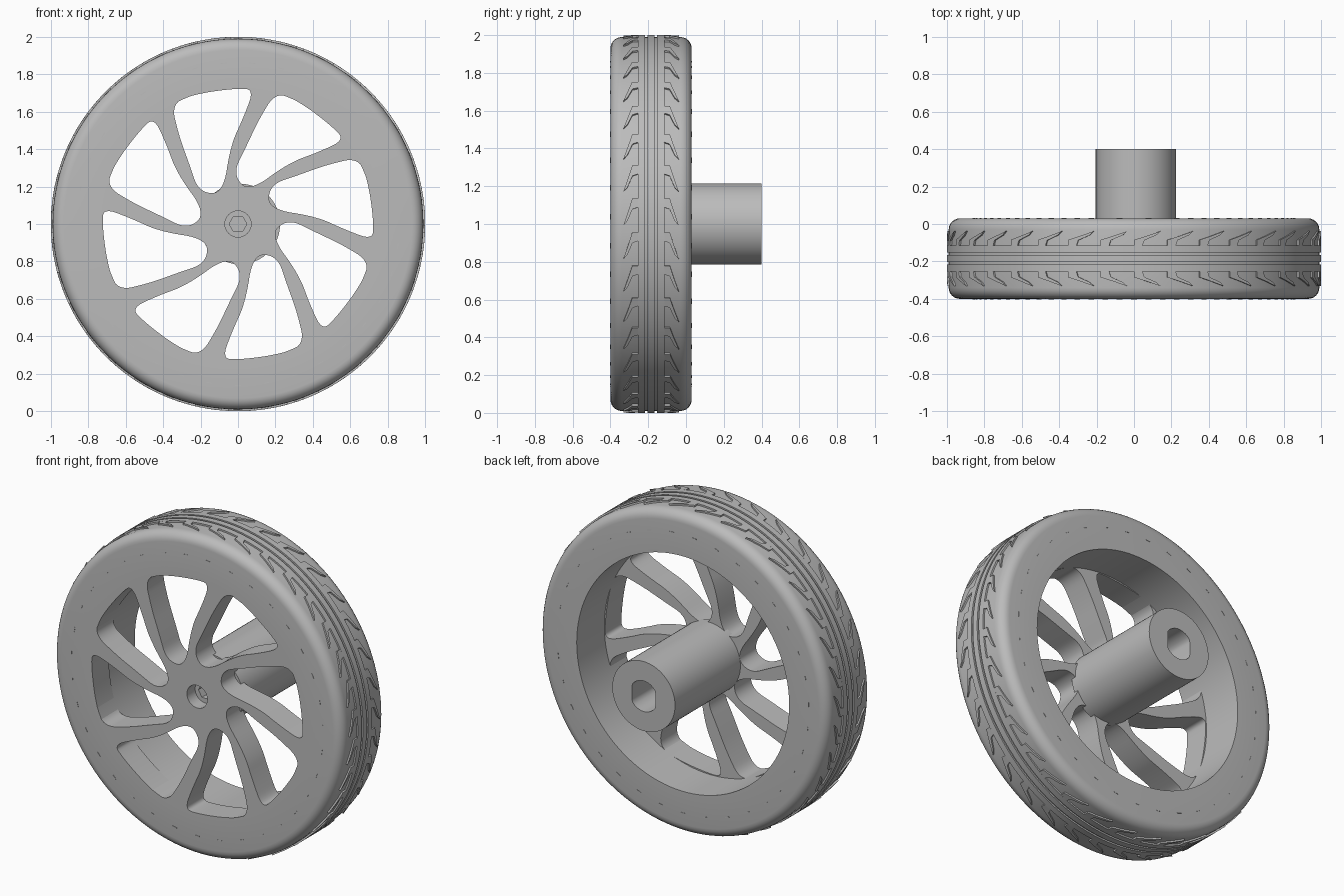
import bpy, bmesh, math
from mathutils import Matrix, Vector

cube = bpy.data.objects.get("Cube")
if cube:
    bpy.data.objects.remove(cube, do_unlink=True)

AXLE = Vector((0, 0, 1))
FRONT, BACK, MID = -0.40, 0.03, -0.185
TREADS = 35

grey = bpy.data.materials.new("grey plastic")
grey.use_nodes = True
grey.diffuse_color = (0.5, 0.5, 0.5, 1)
grey.node_tree.nodes["Principled BSDF"].inputs["Base Color"].default_value = (0.5, 0.5, 0.5, 1)


def finish(name, bm):
    bmesh.ops.recalc_face_normals(bm, faces=bm.faces)
    mesh = bpy.data.meshes.new(name)
    bm.to_mesh(mesh)
    bm.free()
    mesh.materials.append(grey)
    ob = bpy.data.objects.new(name, mesh)
    bpy.context.collection.objects.link(ob)
    return ob


def activate(ob):
    bpy.ops.object.select_all(action='DESELECT')
    ob.select_set(True)
    bpy.context.view_layer.objects.active = ob


def smooth(ob):
    activate(ob)
    bpy.ops.object.shade_smooth_by_angle(angle=math.radians(32))


def prism(bm, outline, y0, y1):
    """Extrude an (x, z) outline, relative to the axle, along y."""
    face = bm.faces.new([bm.verts.new((x, y0, 1 + z)) for x, z in outline])
    moved = bmesh.ops.extrude_face_region(bm, geom=[face], use_keep_orig=True)["geom"]
    bmesh.ops.translate(bm, vec=(0, y1 - y0, 0),
                        verts=[v for v in moved if isinstance(v, bmesh.types.BMVert)])


def circle(r, n, cx=0.0):
    return [(cx + r * math.cos(math.tau * i / n), r * math.sin(math.tau * i / n)) for i in range(n)]


def ring(bm, profile, steps=144):
    """Spin a closed (radius, y) profile about the axle."""
    verts = [bm.verts.new((r, y, 1)) for r, y in profile]
    edges = [bm.edges.new((verts[i - 1], verts[i])) for i in range(len(verts))]
    bmesh.ops.spin(bm, geom=verts + edges, cent=AXLE, axis=(0, 1, 0),
                   angle=math.tau, steps=steps, use_duplicate=False)
    bmesh.ops.remove_doubles(bm, verts=bm.verts, dist=0.0001)


def cut(ob, bm):
    """Subtract a solid and discard it."""
    cutter = finish("cutter", bm)
    cutter.hide_render = True
    mod = ob.modifiers.new("cut", 'BOOLEAN')
    mod.operation, mod.solver, mod.object = 'DIFFERENCE', 'EXACT', cutter
    activate(ob)
    bpy.ops.object.modifier_apply(modifier=mod.name)
    bpy.data.objects.remove(cutter, do_unlink=True)


def round_corners(points, passes=3):
    for _ in range(passes):
        out = []
        for i, p in enumerate(points):
            q = points[(i + 1) % len(points)]
            out += [p.lerp(q, 0.25), p.lerp(q, 0.75)]
        points = out
    return points


# Tyre and rim: rounded shoulders, open barrel
R, F = 0.99, 0.06
profile = [(0.728, FRONT)]
for cy, start in ((FRONT + F, -90), (BACK - F, 0)):
    for k in range(7):
        a = math.radians(start + 15 * k)
        profile.append((R - F + F * math.cos(a), cy + F * math.sin(a)))
profile.append((0.728, BACK))
bm = bmesh.new()
ring(bm, profile)
smooth(finish("tyre_and_rim", bm))

# Spoke plate: disc cut by eight swept windows and a screw recess
bm = bmesh.new()
prism(bm, circle(0.734, 144), FRONT, -0.24)
plate = finish("spoke_plate", bm)
window = round_corners([Vector(p) for p in (
    (-0.21, 0.17), (-0.26, 0.32), (-0.315, 0.47), (-0.358, 0.65), (-0.2, 0.70),
    (0.0, 0.725), (0.085, 0.718), (0.03, 0.57), (-0.04, 0.42), (-0.08, 0.16))])
bm = bmesh.new()
for i in range(8):
    turn = Matrix.Rotation(math.tau * i / 8, 2)
    prism(bm, [turn @ p for p in window], FRONT - 0.1, -0.1)
prism(bm, circle(0.07, 32), FRONT - 0.1, -0.32)
cut(plate, bm)
bm = bmesh.new()
prism(bm, circle(0.047, 6), -0.36, -0.2)
cut(plate, bm)
smooth(plate)

# Hub sleeve with a flat-sided axle socket
bm = bmesh.new()
prism(bm, circle(0.215, 72, 0.01), -0.27, 0.40)
hub = finish("hub_sleeve", bm)
socket = [(max(-0.07, min(0.09, x)), z) for x, z in circle(0.095, 30, 0.01)]
bm = bmesh.new()
prism(bm, socket, 0.0, 0.5)
bmesh.ops.remove_doubles(bm, verts=bm.verts, dist=0.0001)
cut(hub, bm)
smooth(hub)

# Raised centre ribs of the tread
for name, lo, hi in (("front", -0.07, -0.032), ("middle", -0.019, 0.019), ("back", 0.032, 0.07)):
    bm = bmesh.new()
    ring(bm, [(0.97, MID + lo), (1, MID + lo), (1, MID + hi), (0.97, MID + hi)])
    smooth(finish("tread_rib_" + name, bm))

# Swept tread blocks on both shoulders: (degrees, distance from mid line)
block = [(0, 0.068), (0, 0.1), (-4, 0.122), (-8.2, 0.147), (-6.8, 0.125), (-3.2, 0.098), (-2.6, 0.068)]
for name, side in (("front", -1), ("back", 1)):
    bm = bmesh.new()
    for i in range(TREADS):
        lower, upper = [], []
        for deg, d in block:
            a = math.radians(90 + deg) + math.tau * i / TREADS
            for r, row in ((0.97, lower), (1.0, upper)):
                row.append(bm.verts.new((r * math.cos(a), MID + side * d, 1 + r * math.sin(a))))
        bm.faces.new(upper)
        bm.faces.new(lower[::-1])
        for k in range(len(block)):
            bm.faces.new((lower[k - 1], lower[k], upper[k], upper[k - 1]))
    finish("tread_blocks_" + name, bm)

# Small dashes around each sidewall
for name, y in (("front", FRONT), ("back", BACK)):
    bm = bmesh.new()
    for i in range(TREADS):
        turn = Matrix.Rotation(math.tau * i / TREADS, 4, 'Y')
        place = Matrix.Translation(AXLE) @ turn @ Matrix.Translation((0, y, -0.862))
        bmesh.ops.create_cube(bm, size=1, matrix=place @ Matrix.Diagonal((0.03, 0.004, 0.004, 1)))
    finish("sidewall_dashes_" + name, bm)
